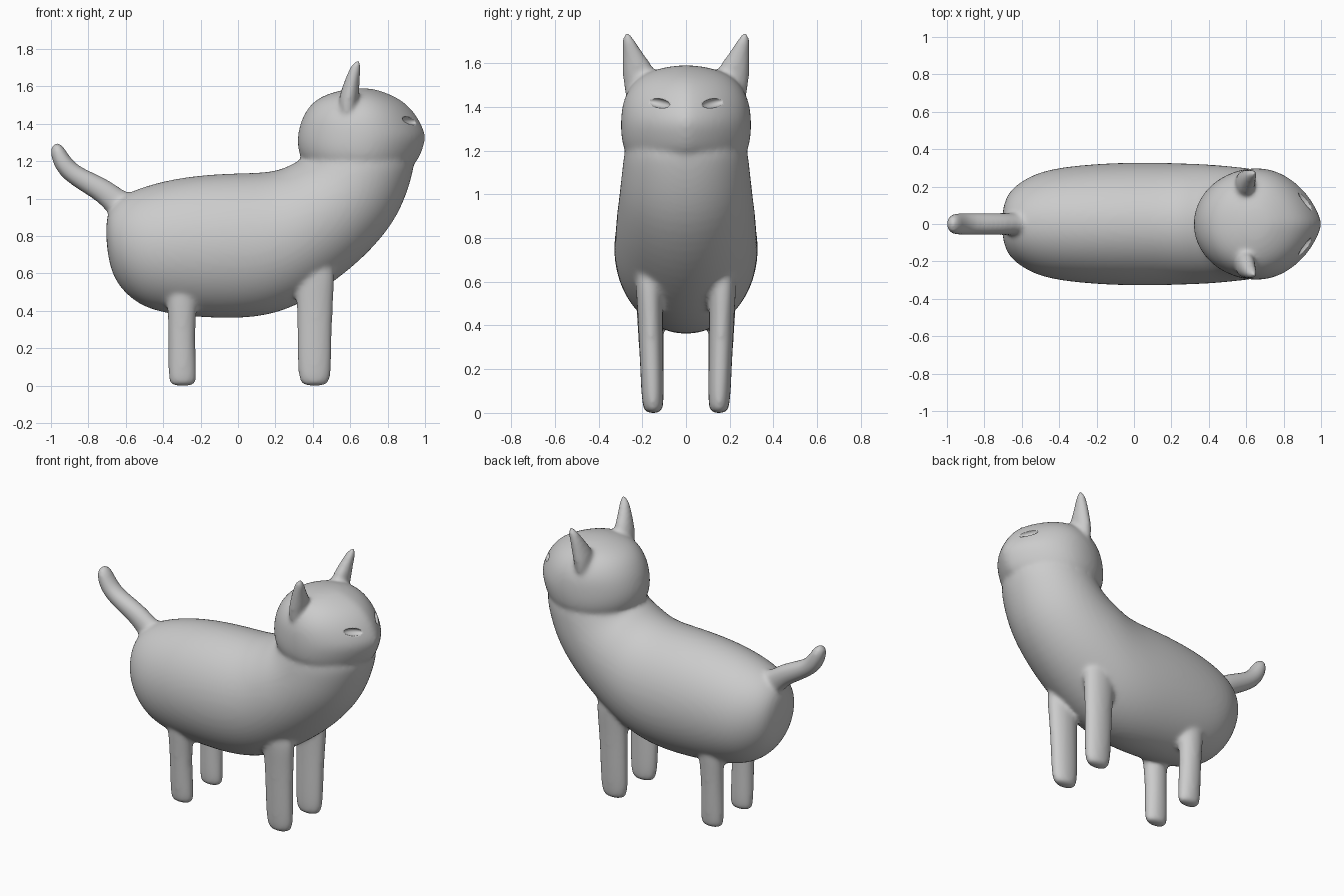
import bpy, bmesh, math
from mathutils import Vector

if "Cube" in bpy.data.objects:
    bpy.data.objects.remove(bpy.data.objects["Cube"])

N = 32
parts = []


def loft(name, sections, point=1.0):
    """Skin oval rings; each ring spans A to B in the xz plane, half width w, at y offset."""
    bm = bmesh.new()
    rings = []
    for sec in sections:
        (ax, az), (bx, bz), w = sec[:3]
        y0 = sec[3] if len(sec) > 3 else 0.0
        ring = []
        for i in range(N):
            t = 2 * math.pi * i / N
            c, s = math.cos(t), math.sin(t)
            p = point if c < 0 else 1.0          # taper the B side to a wedge
            y = w * math.copysign(abs(s) ** p, s)
            ring.append(bm.verts.new(((ax + bx) / 2 + (ax - bx) / 2 * c, y0 + y,
                                      (az + bz) / 2 + (az - bz) / 2 * c)))
        rings.append(ring)
    for r, q in zip(rings, rings[1:]):
        for i in range(N):
            j = (i + 1) % N
            bm.faces.new((r[i], r[j], q[j], q[i]))
    bm.faces.new(rings[0])
    bm.faces.new(rings[-1])
    bmesh.ops.recalc_face_normals(bm, faces=bm.faces)
    me = bpy.data.meshes.new(name)
    bm.to_mesh(me)
    bm.free()
    ob = bpy.data.objects.new(name, me)
    bpy.context.collection.objects.link(ob)
    parts.append(ob)
    return ob


# torso and neck
loft("torso", [
    ((-.705, .86), (-.705, .78), .05), ((-.695, .93), (-.69, .66), .12),
    ((-.67, .97), (-.66, .57), .175), ((-.62, 1.02), (-.60, .49), .225),
    ((-.50, 1.07), (-.50, .415), .285), ((-.30, 1.12), (-.33, .375), .315),
    ((-.05, 1.14), (-.10, .36), .33), ((.15, 1.14), (.10, .363), .33),
    ((.25, 1.165), (.30, .415), .325), ((.31, 1.20), (.50, .545), .32),
    ((.335, 1.21), (.68, .69), .31), ((.35, 1.22), (.84, .875), .30),
    ((.36, 1.23), (.912, 1.05), .29), ((.38, 1.25), (.94, 1.16), .282),
    ((.42, 1.32), (.95, 1.24), .25)])

# head with wedge-shaped muzzle: z, back, front, half width
loft("head", [((b, z), (f, z), w) for z, b, f, w in [
    (1.172, .45, .90, .20), (1.185, .365, .945, .268), (1.22, .33, .972, .292),
    (1.29, .316, .998, .30), (1.34, .318, 1.007, .30), (1.40, .33, .982, .295),
    (1.46, .355, .947, .278), (1.52, .40, .89, .238), (1.56, .47, .815, .18),
    (1.586, .57, .74, .09), (1.592, .63, .69, .02)]], point=1.4)

# tail
loft("tail", [
    ((-.50, 1.00), (-.58, .86), .06), ((-.60, 1.035), (-.69, .91), .06),
    ((-.67, 1.09), (-.74, .98), .06), ((-.76, 1.135), (-.83, 1.035), .06),
    ((-.85, 1.175), (-.93, 1.10), .06), ((-.895, 1.22), (-.985, 1.17), .06),
    ((-.925, 1.27), (-1.006, 1.25), .055), ((-.955, 1.305), (-.995, 1.295), .03)])

for s in (-1, 1):
    # legs: z, rear x, front x, half width
    for name, rows in (
        ("front_leg", [(0, .37, .45, .025), (.012, .335, .485, .042), (.06, .318, .50, .052),
                       (.30, .316, .503, .055), (.48, .312, .51, .058), (.70, .29, .53, .07)]),
        ("back_leg", [(0, -.34, -.25, .025), (.01, -.367, -.227, .042), (.05, -.374, -.22, .052),
                      (.25, -.372, -.23, .055), (.40, -.376, -.224, .06), (.60, -.39, -.20, .07)])):
        loft(name, [((a, z), (b, z), w, s * (.15 + .03 * z)) for z, a, b, w in rows])
    # ears: z, rear x, front x, inner y, outer y
    loft("ear", [((a, z), (b, z), (o - i) / 2, s * (o + i) / 2) for z, a, b, i, o in [
        (1.42, .55, .61, .17, .275), (1.52, .535, .64, .135, .29), (1.58, .55, .65, .145, .29),
        (1.64, .572, .65, .19, .292), (1.70, .595, .66, .23, .292),
        (1.73, .615, .66, .25, .288), (1.742, .63, .652, .262, .28)]])


def modify(ob, kind, **settings):
    m = ob.modifiers.new(kind.title(), kind)
    for k, v in settings.items():
        setattr(m, k, v)


# fuse everything into one soft skin
bpy.ops.object.select_all(action='DESELECT')
for ob in parts:
    ob.select_set(True)
cat = parts[0]
bpy.context.view_layer.objects.active = cat
bpy.ops.object.join()
cat.name = "cat"
modify(cat, 'SUBSURF', levels=2, render_levels=2)
modify(cat, 'REMESH', mode='VOXEL', voxel_size=.012)
modify(cat, 'SMOOTH', factor=.5, iterations=12)

# closed-eye hollows
cutters = []
for s in (-1, 1):
    bpy.ops.mesh.primitive_uv_sphere_add(segments=32, ring_count=16, radius=1,
                                         location=(.922, s * .125, 1.42))
    eye = bpy.context.object
    eye.name = "eye_cutter"
    eye.scale = (.03, .062, .022)
    eye.rotation_euler = (s * .15, 0, s * math.radians(38))
    eye.hide_render = True
    cutters.append(eye)
    m = cat.modifiers.new("Eye", 'BOOLEAN')
    m.operation = 'DIFFERENCE'
    m.object = eye
modify(cat, 'SMOOTH', factor=.5, iterations=2)

bpy.ops.object.select_all(action='DESELECT')
cat.select_set(True)
bpy.context.view_layer.objects.active = cat
bpy.ops.object.convert(target='MESH')
for c in cutters:
    bpy.data.objects.remove(c)
bpy.ops.object.shade_smooth()
# rest on the floor
low = min(v.co.z for v in cat.data.vertices)
for v in cat.data.vertices:
    v.co.z -= low
